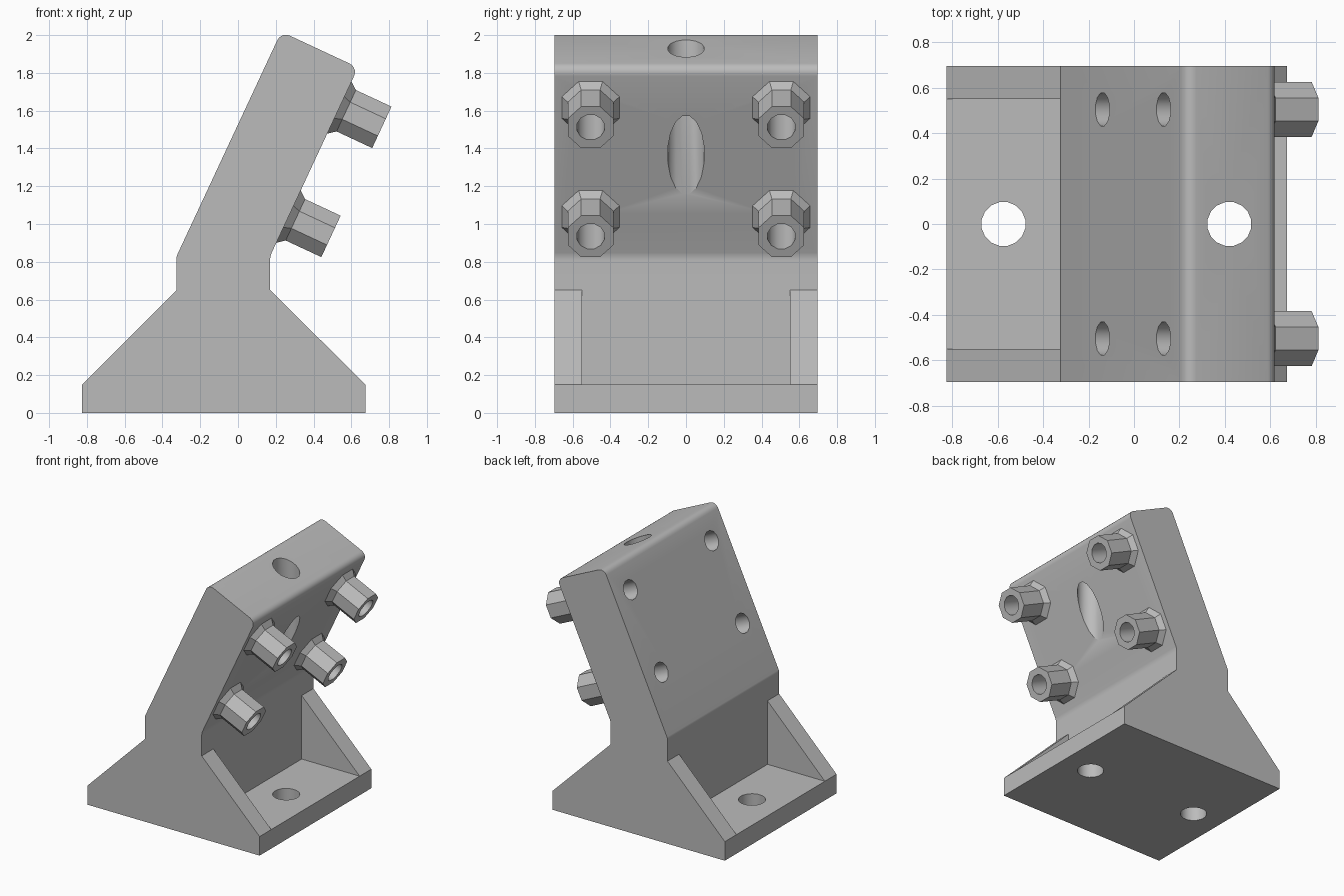
import bpy, bmesh, math
from mathutils import Matrix, Vector

cube = bpy.data.objects.get("Cube")
if cube:
    bpy.data.objects.remove(cube)

mat = bpy.data.materials.new("plain grey")
mat.use_nodes = True
GREY = (0.5, 0.5, 0.5, 1)
mat.diffuse_color = GREY
mat.node_tree.nodes["Principled BSDF"].inputs["Base Color"].default_value = GREY

TILT = math.radians(25)
UP = Vector((math.sin(TILT), 0, math.cos(TILT)))        # along the leaning arm
OUT = Vector((math.cos(TILT), 0, -math.sin(TILT)))      # out of the arm's lower face
BACK, FRONT, BEND = -0.325, 0.17, 0.83
HALF = 0.695
THICK = (FRONT - BACK) * math.cos(TILT)


def finish(name, bm):
    bmesh.ops.recalc_face_normals(bm, faces=bm.faces)
    mesh = bpy.data.meshes.new(name)
    bm.to_mesh(mesh)
    bm.free()
    mesh.materials.append(mat)
    ob = bpy.data.objects.new(name, mesh)
    bpy.context.collection.objects.link(ob)
    return ob


def prism(name, points, half, rounding=()):
    """Extrude an x-z outline along y, then round the listed corners."""
    bm = bmesh.new()
    face = bm.faces.new([bm.verts.new((x, -half, z)) for x, z in points])
    ext = bmesh.ops.extrude_face_region(bm, geom=[face])["geom"]
    bmesh.ops.translate(bm, vec=(0, 2 * half, 0),
                        verts=[v for v in ext if isinstance(v, bmesh.types.BMVert)])
    for (x, z), radius in rounding:
        edges = [e for e in bm.edges
                 if all(math.hypot(v.co.x - x, v.co.z - z) < 1e-4 for v in e.verts)]
        bmesh.ops.bevel(bm, geom=edges, offset=radius, segments=5, profile=0.5,
                        affect='EDGES')
    return finish(name, bm)


def rod(bm, r1, r2, start, length, sides, matrix):
    """Add a cone or cylinder starting at a height along the matrix's z axis."""
    turn = Matrix.Rotation(math.pi / sides, 4, 'Z')
    bmesh.ops.create_cone(bm, cap_ends=True, segments=sides, radius1=r1, radius2=r2,
                          depth=length,
                          matrix=matrix @ Matrix.Translation((0, 0, start + length / 2)) @ turn)


def cut(ob, cutters):
    for c in cutters:
        m = ob.modifiers.new("cut", 'BOOLEAN')
        m.operation, m.solver, m.object = 'DIFFERENCE', 'EXACT', c
    bpy.context.view_layer.update()
    baked = bpy.data.meshes.new_from_object(
        ob.evaluated_get(bpy.context.evaluated_depsgraph_get()))
    ob.modifiers.clear()
    ob.data = baked


# Bracket body: base, side gussets, stem and leaning arm in one outline
top_back = Vector((BACK, 0, BEND)) + UP * 1.311
top_front = top_back + OUT * THICK
tb, tf = (top_back.x, top_back.z), (top_front.x, top_front.z)
outline = [(-0.825, 0), (0.675, 0), (0.675, 0.15), (FRONT, 0.65), (FRONT, BEND),
           tf, tb, (BACK, BEND), (BACK, 0.65), (-0.825, 0.15)]
body = prism("bracket_body", outline, HALF,
             [(tb, 0.05), (tf, 0.05), ((FRONT, BEND), 0.02), ((BACK, BEND), 0.01)])

# Pockets between the gussets
cutters = [prism("pocket_cutter", [(a, 0.15), (b, 0.15), (b, 0.65), (a, 0.65)], 0.55)
           for a, b in ((-1, BACK), (FRONT, 1))]

# Vertical bolt holes
for x in (-0.575, 0.42):
    bm = bmesh.new()
    rod(bm, 0.098, 0.098, -0.5, 3, 16, Matrix.Translation((x, 0, 0)))
    cutters.append(finish("bolt_hole_cutter", bm))

# Standoffs with flared feet, and the bores through them and the arm
spots = [(n, h, y) for n, h in (("lower", 0.44), ("upper", 1.077)) for y in (-0.505, 0.505)]
standoffs = []
for level, height, y in spots:
    origin = Vector((BACK, y, BEND)) + UP * height
    frame = Matrix.Translation(origin) @ Matrix.Rotation(math.pi / 2 + TILT, 4, 'Y')
    bm = bmesh.new()
    rod(bm, 0.075, 0.075, -0.2, 1.2, 12, frame)
    bore = finish("bore_cutter", bm)
    cutters.append(bore)
    side = "front" if y < 0 else "rear"
    for part, r1, start, length in (("foot", 0.165, THICK, 0.04),
                                    ("standoff", 0.131, THICK + 0.04, 0.208)):
        bm = bmesh.new()
        rod(bm, r1, 0.131, start, length, 8, frame)
        ob = finish(f"{level}_{side}_{part}", bm)
        cut(ob, [bore])
        standoffs.append(ob)

cut(body, cutters)
for c in cutters:
    bpy.data.objects.remove(c)

# Smooth the rounded corners and holes, keep flat edges sharp
for ob in [body] + standoffs:
    bpy.ops.object.select_all(action='DESELECT')
    ob.select_set(True)
    bpy.context.view_layer.objects.active = ob
    bpy.ops.object.shade_smooth_by_angle(angle=math.radians(32))
